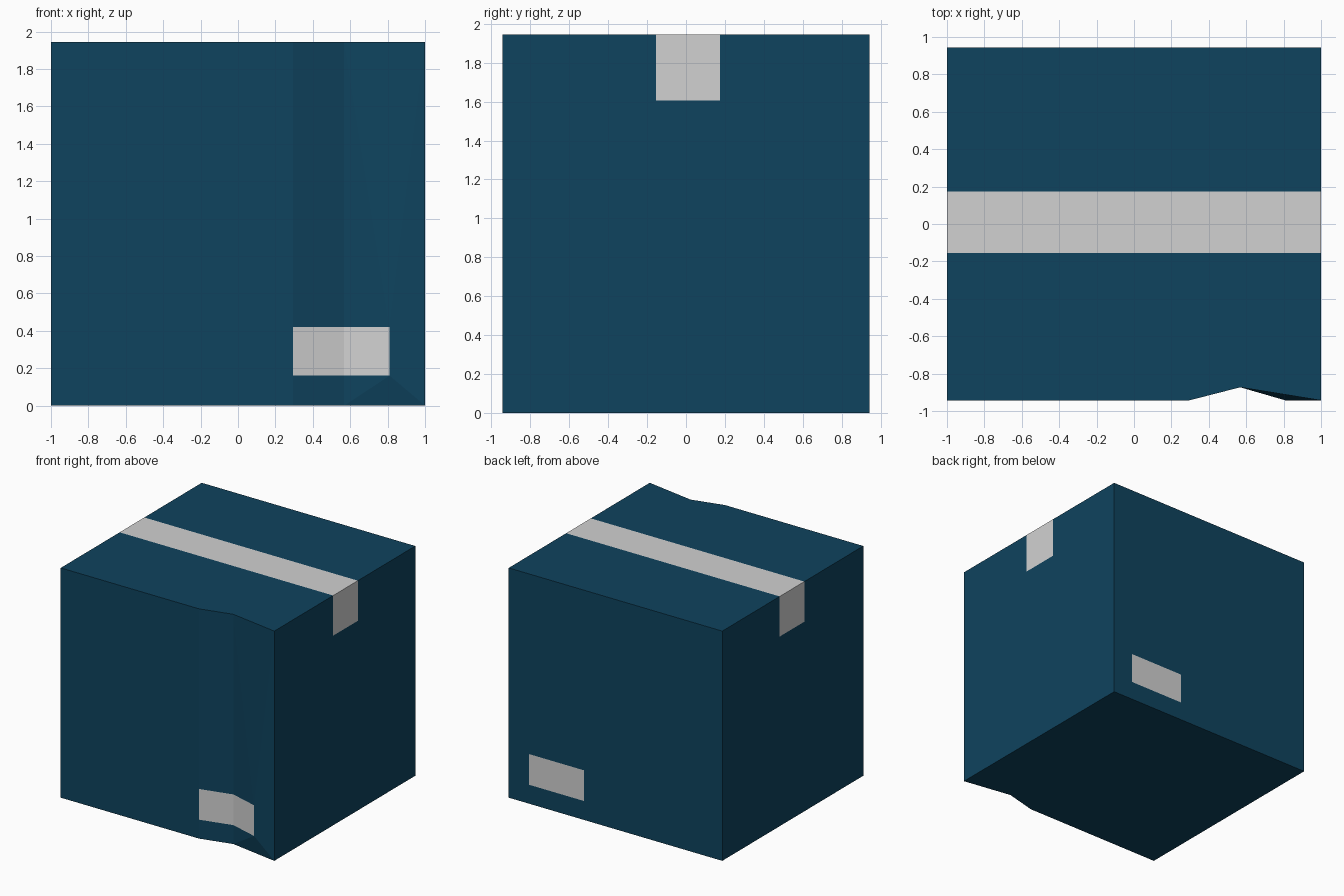
import bpy, bmesh

if "Cube" in bpy.data.objects:
    bpy.data.objects.remove(bpy.data.objects["Cube"])

W, D, H = 1.0, 0.943, 1.945           # half width, half depth, height
LX0, LX1, LZ0, LZ1 = 0.295, 0.81, 0.16, 0.42   # label limits
TY0, TY1, TZ = -0.155, 0.175, 1.605   # tape limits
AX, AY = 0.568, -0.873                # deepest line of the front dent


def material(name, colour):
    m = bpy.data.materials.new(name)
    m.diffuse_color = (*colour, 1)
    m.use_nodes = True
    m.node_tree.nodes["Principled BSDF"].inputs["Base Color"].default_value = m.diffuse_color
    return m


bm = bmesh.new()
v = lambda x, y, z: bm.verts.new((x, y, z))
face = lambda *vs: bm.faces.new(vs)

# Corners, and the crease and dent lines of the front wall
levels = (0, LZ0, LZ1, H)
crease = [v(LX0, -D, z) for z in levels]
dent = [v(AX, AY, z) for z in levels]
r0, r1 = v(LX1, -D, LZ0), v(LX1, -D, LZ1)
fl, fr, br, bl = [[v(x, y, z) for z in (0, H)]
                  for x, y in ((-W, -D), (W, -D), (W, D), (-W, D))]

# Front wall: flat left part, dent slope, then folded right part
face(fl[0], *crease, fl[1])
for i in range(3):
    face(crease[i], dent[i], dent[i + 1], crease[i + 1])
face(dent[1], r0, r1, dent[2])
face(dent[0], r0, dent[1])
face(dent[0], fr[0], r0)
face(r0, fr[0], fr[1], r1)
face(dent[2], r1, dent[3])
face(r1, fr[1], dent[3])

# Other walls, top and bottom
face(fr[0], br[0], br[1], fr[1])
face(br[0], bl[0], bl[1], br[1])
face(bl[0], fl[0], fl[1], bl[1])
for i, k in ((0, 0), (1, 3)):
    face(fl[i], crease[k], dent[k], fr[i], br[i], bl[i])
bmesh.ops.recalc_face_normals(bm, faces=bm.faces[:])


def cut(test, co, no):
    faces = [f for f in bm.faces if test(f.calc_center_median(), f.normal)]
    edges = {e for f in faces for e in f.edges}
    verts = {p for f in faces for p in f.verts}
    bmesh.ops.bisect_plane(bm, geom=faces + list(edges) + list(verts),
                           dist=1e-5, plane_co=co, plane_no=no)
    bm.normal_update()


# Tape outline over the top and down both sides
for y in (TY0, TY1):
    cut(lambda c, n: abs(n.x) > 0.9 or n.z > 0.9, (0, y, 0), (0, 1, 0))
cut(lambda c, n: abs(n.x) > 0.9 and TY0 < c.y < TY1, (0, 0, TZ), (0, 0, 1))

# Back label outline
for x in (LX0, LX1):
    cut(lambda c, n: n.y > 0.9, (x, 0, 0), (1, 0, 0))
for z in (LZ0, LZ1):
    cut(lambda c, n: n.y > 0.9 and LX0 < c.x < LX1, (0, 0, z), (0, 0, 1))

# Colour the tape and labels by position
for f in bm.faces:
    c, n = f.calc_center_bounds(), f.normal
    tape = TY0 < c.y < TY1 and (n.z > 0.9 or (abs(n.x) > 0.9 and c.z > TZ))
    label = abs(n.y) > 0.85 and LX0 < c.x < LX1 and LZ0 < c.z < LZ1 
    f.material_index = 1 if tape or label else 0

mesh = bpy.data.meshes.new("carton")
bm.to_mesh(mesh)
bm.free()
mesh.materials.append(material("dark blue", (0.0045, 0.056, 0.112)))
mesh.materials.append(material("light grey", (0.64, 0.64, 0.64)))
bpy.context.collection.objects.link(bpy.data.objects.new("carton", mesh))
